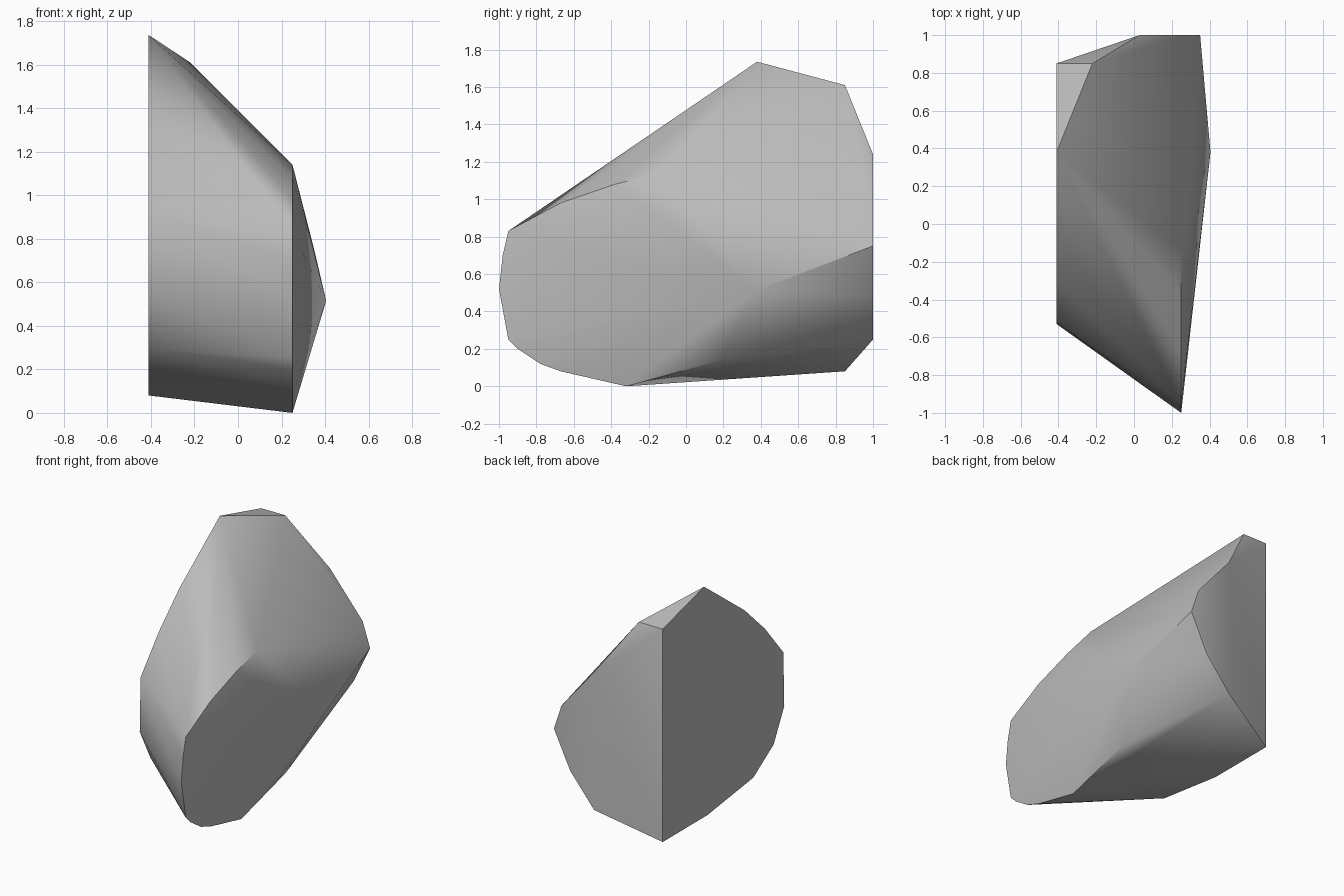
import bpy
import bmesh
import math

default_cube = bpy.data.objects.get("Cube")
if default_cube:
    bpy.data.objects.remove(default_cube, do_unlink=True)


def make_material(name, colour):
    material = bpy.data.materials.new(name)
    material.use_nodes = True
    material.diffuse_color = colour
    shader = material.node_tree.nodes["Principled BSDF"]
    shader.inputs["Base Color"].default_value = colour
    return material


# Flat cut on the -x side, as (y, z)
left_cut_x = -0.41
left_cut = [(0.85, 0.08), (0.34, 0.08), (-0.18, 0.15), (-0.41, 0.3),
            (-0.53, 0.53), (-0.52, 0.92), (-0.31, 1.17), (-0.08, 1.39),
            (0.38, 1.735), (0.85, 1.61)]

# Broad facet on the +x side, as (y, z)
right_cut_x = 0.25
right_cut = [(-0.14, 1.14), (-0.38, 1.08), (-0.67, 0.98), (-0.95, 0.83),
             (-0.98, 0.7), (-1, 0.52), (-0.95, 0.25), (-0.9, 0.2),
             (-0.78, 0.12), (-0.67, 0.08), (-0.32, 0), (0.19, 0.14)]

# Flat cut at the back, as (x, z)
back_cut_y = 1.0
back_cut = [(0.03, 0.25), (0.22, 0.48), (0.35, 0.75), (0.29, 0.93), (0.03, 1.24)]

# Lone corners: side peak and top shoulder
corners = [(0.405, 0.38, 0.515), (-0.22, 0.85, 1.61)]

points = [(left_cut_x, y, z) for y, z in left_cut]
points += [(right_cut_x, y, z) for y, z in right_cut]
points += [(x, back_cut_y, z) for x, z in back_cut]
points += corners

# Wrap the cuts in one faceted boulder
bm = bmesh.new()
for point in points:
    bm.verts.new(point)
hull = bmesh.ops.convex_hull(bm, input=bm.verts)
spare = {v for v in hull["geom_interior"] + hull["geom_unused"]
         if isinstance(v, bmesh.types.BMVert)}
bmesh.ops.delete(bm, geom=list(spare), context="VERTS")
bmesh.ops.dissolve_limit(bm, angle_limit=math.radians(1),
                         verts=bm.verts, edges=bm.edges)
bmesh.ops.recalc_face_normals(bm, faces=bm.faces)

mesh = bpy.data.meshes.new("boulder")
bm.to_mesh(mesh)
bm.free()
mesh.materials.append(make_material("stone_grey", (0.5, 0.5, 0.5, 1)))

boulder = bpy.data.objects.new("boulder", mesh)
bpy.context.collection.objects.link(boulder)

# Soft shading across shallow facets, crisp at the cuts
bpy.ops.object.select_all(action="DESELECT")
boulder.select_set(True)
bpy.context.view_layer.objects.active = boulder
bpy.ops.object.shade_smooth_by_angle(angle=math.radians(30))
